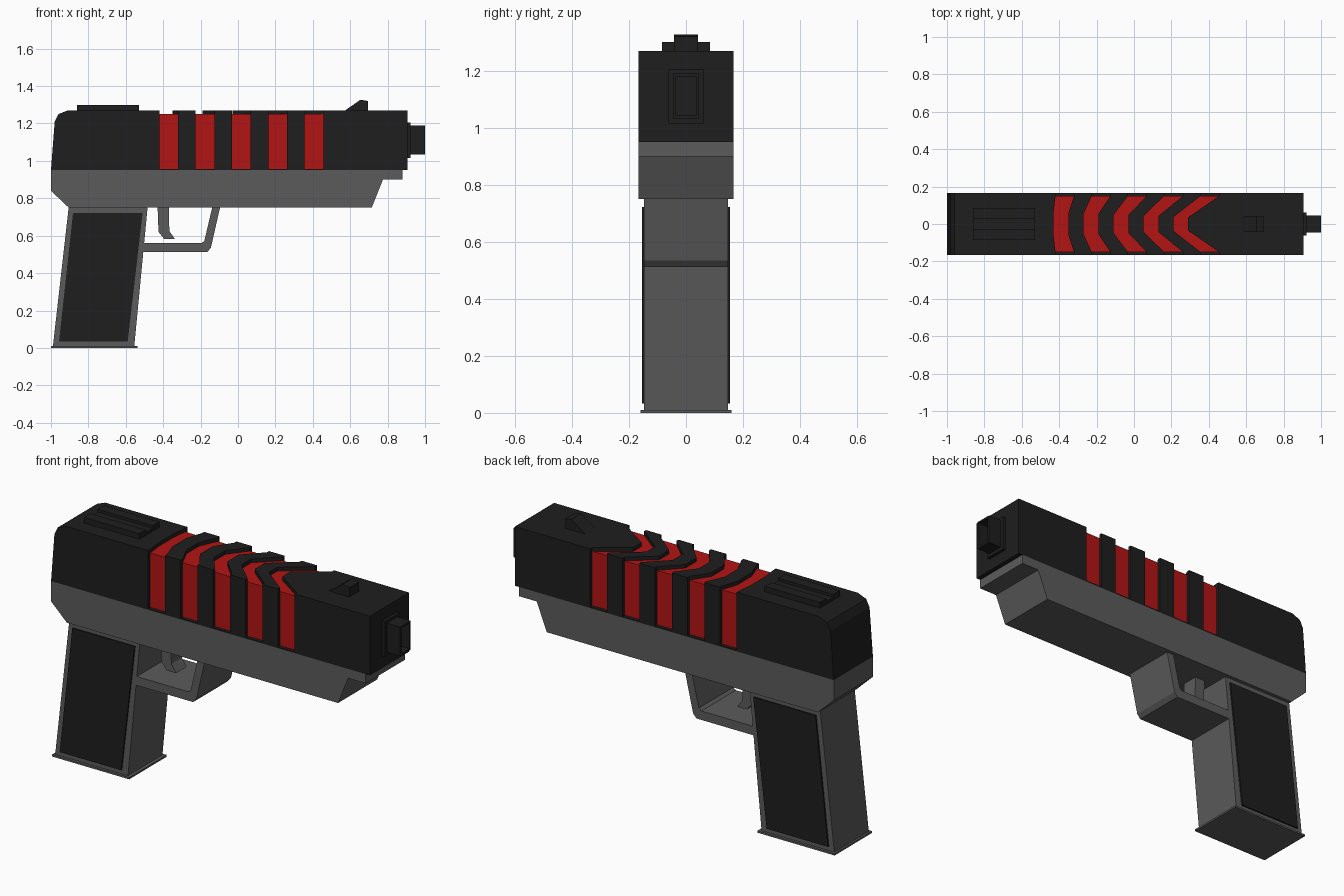
import bpy, bmesh
from mathutils import Vector

if "Cube" in bpy.data.objects:
    bpy.data.objects.remove(bpy.data.objects["Cube"])


def material(name, r, g, b):
    m = bpy.data.materials.new(name)
    m.diffuse_color = (r, g, b, 1)
    m.use_nodes = True
    m.node_tree.nodes["Principled BSDF"].inputs["Base Color"].default_value = m.diffuse_color
    return m


BLACK = material("black", 0.013, 0.013, 0.013)
GREY = material("dark_grey", 0.105, 0.105, 0.105)
RED = material("red", 0.45, 0.007, 0.007)


def add_prism(bm, points, vec):
    """Extrude a closed loop of 3D points along vec into a solid."""
    face = bm.faces.new([bm.verts.new(p) for p in points])
    new = bmesh.ops.extrude_face_region(bm, geom=[face], use_keep_orig=True)["geom"]
    bmesh.ops.translate(bm, vec=Vector(vec), verts=[v for v in new if isinstance(v, bmesh.types.BMVert)])


def finish(name, bm, mat):
    bmesh.ops.recalc_face_normals(bm, faces=bm.faces)
    mesh = bpy.data.meshes.new(name)
    bm.to_mesh(mesh)
    bm.free()
    ob = bpy.data.objects.new(name, mesh)
    bpy.context.collection.objects.link(ob)
    if mat:
        mesh.materials.append(mat)
    return ob


def side_part(name, profile, half, mat):
    """Side profile (x, z) extruded across the full width."""
    bm = bmesh.new()
    add_prism(bm, [(x, -half, z) for x, z in profile], (0, 2 * half, 0))
    return finish(name, bm, mat)


def box(x0, x1, z0, z1):
    return [(x0, z0), (x1, z0), (x1, z1), (x0, z1)]


def cut(ob, cutter):
    mod = ob.modifiers.new("cut", 'BOOLEAN')
    mod.operation = 'DIFFERENCE'
    mod.solver = 'EXACT'
    mod.object = cutter
    bpy.context.view_layer.objects.active = ob
    bpy.ops.object.modifier_apply(modifier=mod.name)
    cutter.hide_render = True
    cutter.hide_set(True)


# Slide with chevron grooves that wrap over the top and down both sides
W, CORE_Y, CORE_Z = 0.167, 0.15, 1.25
slide = side_part("slide", [(-1, 0.95), (0.905, 0.95), (0.905, 1.27), (-0.91, 1.27),
                            (-0.96, 1.25), (-0.98, 1.21)], W, BLACK)
bm = bmesh.new()
for i in range(5):
    edge, mid, flat = -0.42 + 0.194 * i, -0.43 + 0.16 * i, 0.06 - 0.006 * i
    ys = (-0.3, -CORE_Y, -flat, flat, CORE_Y, 0.3)
    left = [(mid if abs(y) < 0.1 else edge, y, 0.957) for y in ys]
    right = [(mid + 0.08 if abs(y) < 0.1 else edge + 0.1, y, 0.957) for y in ys]
    add_prism(bm, left + right[::-1], (0, 0, 0.4))
grooves = finish("groove_cutter", bm, None)
core = side_part("core_cutter", box(-0.7, 0.7, 0.5, CORE_Z), CORE_Y, None)
cut(grooves, core)
cut(slide, grooves)
for helper in (grooves, core):
    bpy.data.objects.remove(helper)

# Red groove floors
slide.data.materials.clear()
slide.data.materials.append(BLACK)
slide.data.materials.append(RED)
for p in slide.data.polygons:
    top = p.normal.z > 0.9 and abs(p.center.z - CORE_Z) < 0.003
    side = abs(p.normal.y) > 0.9 and abs(abs(p.center.y) - CORE_Y) < 0.003
    p.material_index = int(top or side)

# Sights
side_part("front_sight", [(0.57, 1.268), (0.655, 1.327), (0.695, 1.32), (0.695, 1.268)], 0.042, BLACK)
bm = bmesh.new()
channel = [(-0.085, 1.268), (0.085, 1.268), (0.085, 1.3), (0.03, 1.3),
           (0.03, 1.285), (-0.03, 1.285), (-0.03, 1.3), (-0.085, 1.3)]
add_prism(bm, [(-0.86, y, z) for y, z in channel], (0.33, 0, 0))
finish("rear_sight", bm, BLACK)

# Muzzle collar and hollow barrel
side_part("muzzle_collar", box(0.9, 0.922, 1.015, 1.205), 0.062, BLACK)
bm = bmesh.new()
add_prism(bm, [(0.91, y, z) for y, z in [(-0.045, 1.033), (0.045, 1.033), (0.045, 1.19), (-0.045, 1.19)]],
          (0.09, 0, 0))
bm.faces.ensure_lookup_table()
tip = max(bm.faces, key=lambda f: f.calc_center_median().x)
bm.normal_update()
bmesh.ops.inset_region(bm, faces=[tip], thickness=0.015)
new = bmesh.ops.extrude_face_region(bm, geom=[tip])["geom"]
bmesh.ops.translate(bm, vec=(-0.07, 0, 0), verts=[v for v in new if isinstance(v, bmesh.types.BMVert)])
if tip.is_valid:
    bmesh.ops.delete(bm, geom=[tip], context='FACES_ONLY')
finish("barrel", bm, BLACK)

# Frame
side_part("frame", [(-1, 0.95), (-1, 0.84), (-0.905, 0.75), (0.715, 0.75),
                    (0.775, 0.9), (0.88, 0.9), (0.88, 0.95)], W, GREY)

# Grip, side panels and base plate
side_part("grip", [(-0.99, 0.005), (-0.555, 0.005), (-0.483, 0.755), (-0.905, 0.755)], 0.147, GREY)
panel = [(-0.957, 0.033), (-0.59, 0.033), (-0.51, 0.722), (-0.882, 0.722)]
for name, y in (("grip_panel_front", -0.155), ("grip_panel_back", 0.145)):
    bm = bmesh.new()
    add_prism(bm, [(x, y, z) for x, z in panel], (0, 0.01, 0))
    finish(name, bm, BLACK)
side_part("base_plate", box(-1, -0.538, 0, 0.01), 0.16, GREY)

# Trigger guard and trigger
side_part("trigger_guard", [(-0.095, 0.755), (-0.145, 0.535), (-0.165, 0.512), (-0.515, 0.512),
                            (-0.515, 0.56), (-0.195, 0.56), (-0.18, 0.572), (-0.137, 0.755)], 0.147, GREY)
side_part("trigger", [(-0.43, 0.755), (-0.425, 0.62), (-0.395, 0.583), (-0.338, 0.583),
                      (-0.367, 0.625), (-0.37, 0.755)], 0.045, GREY)
